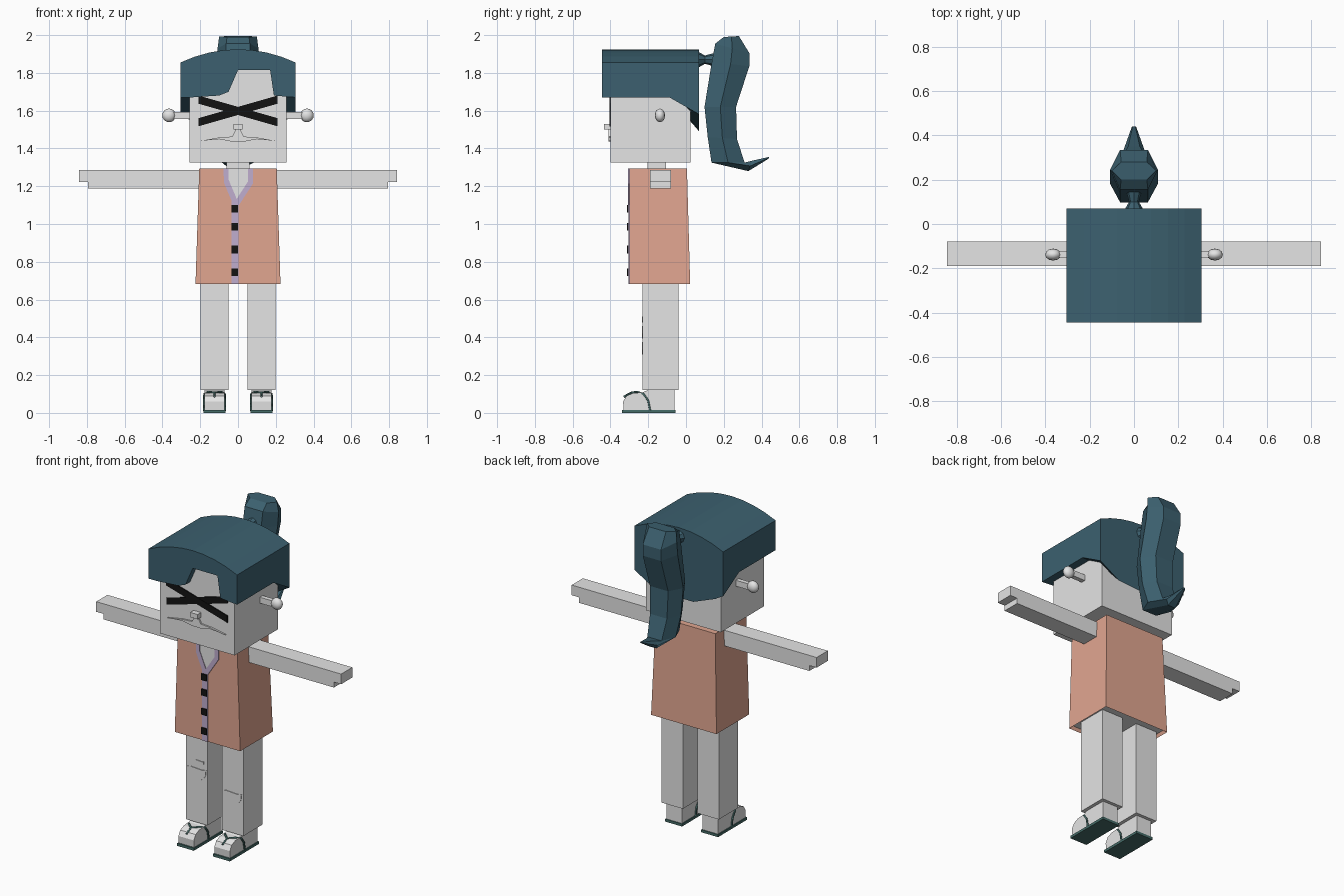
import bpy, bmesh, math
from mathutils import Vector

if "Cube" in bpy.data.objects:
    bpy.data.objects.remove(bpy.data.objects["Cube"])


def material(name, r, g, b):
    m = bpy.data.materials.new(name)
    m.use_nodes = True
    m.diffuse_color = (r, g, b, 1)
    node = next(n for n in m.node_tree.nodes if n.type == "BSDF_PRINCIPLED")
    node.inputs["Base Color"].default_value = (r, g, b, 1)
    return m


SKIN = material("pale grey", 0.78, 0.78, 0.78)
HAIR = material("dark teal", 0.045, 0.118, 0.16)
COAT = material("terracotta", 0.75, 0.38, 0.28)
TRIM = material("lilac", 0.53, 0.42, 0.62)
BLACK = material("black", 0.006, 0.006, 0.006)
SANDAL = material("sandal green", 0.06, 0.15, 0.14)


def finish(name, bm, *mats):
    bmesh.ops.recalc_face_normals(bm, faces=bm.faces)
    me = bpy.data.meshes.new(name)
    bm.to_mesh(me)
    bm.free()
    for m in mats:
        me.materials.append(m)
    ob = bpy.data.objects.new(name, me)
    bpy.context.collection.objects.link(ob)
    return ob


def loft_mesh(rings):
    """Skin a row of equal rings and cap both ends."""
    bm = bmesh.new()
    rows = [[bm.verts.new(p) for p in ring] for ring in rings]
    n = len(rows[0])
    for a, b in zip(rows, rows[1:]):
        for i in range(n):
            j = (i + 1) % n
            bm.faces.new((a[i], a[j], b[j], b[i]))
    bm.faces.new(rows[0])
    bm.faces.new(rows[-1])
    return bm


def loft(name, rings, mat):
    return finish(name, loft_mesh(rings), mat)


def rect(x0, x1, y0, y1, z):
    return [(x0, y0, z), (x1, y0, z), (x1, y1, z), (x0, y1, z)]


def box(name, x0, x1, y0, y1, z0, z1, mat):
    return loft(name, [rect(x0, x1, y0, y1, z0), rect(x0, x1, y0, y1, z1)], mat)


def front_prism(name, pts, y0, y1, mat):
    """Outline in x and z, pushed along y."""
    return loft(name, [[(x, y, z) for x, z in pts] for y in (y0, y1)], mat)


def side_prism(name, pts, x0, x1, mat):
    """Outline in y and z, pushed along x."""
    return loft(name, [[(x, y, z) for y, z in pts] for x in (x0, x1)], mat)


# Head and neck
box("head", -0.257, 0.257, -0.4, 0.025, 1.325, 1.85, SKIN)
box("neck", -0.06, 0.06, -0.205, -0.105, 1.27, 1.34, SKIN)

# Hair cap: arched roof, notched fringe, lower at the back
fringe = [(-0.305, 1.67), (-0.25, 1.67), (-0.1, 1.68), (-0.05, 1.7),
          (0, 1.815), (0.17, 1.815), (0.19, 1.68), (0.305, 1.67)]
level = [(x, 1.67) for x, z in fringe]
nape = [(x, 1.49 + 0.09 * max(0, abs(x) - 0.15) / 0.155) for x, z in fringe]
roof = [(0.305 * t / 4, 1.925 - 0.07 * (t / 4) ** 2) for t in range(4, -5, -1)]
stations = [(-0.445, fringe), (-0.39, fringe), (-0.39, level), (-0.087, level), (0.07, nape)]
loft("hair_cap", [[(x, y, z) for x, z in low + roof] for y, low in stations], HAIR)

# Hair tie and ponytail
loft("hair_tie", [[(r * math.cos(a * math.pi / 4), y, 1.87 + r * math.sin(a * math.pi / 4))
                   for a in range(8)]
                  for y, r in ((0.06, 0.045), (0.1, 0.022), (0.13, 0.03), (0.17, 0.04))], HAIR)


def tail_ring(y0, z0, y1, z1, w):
    ym, zm = (y0 + y1) / 2, (z0 + z1) / 2
    n = 0.58 * w
    return [(-n, y0, z0), (n, y0, z0), (w, ym, zm), (n, y1, z1), (-n, y1, z1), (-w, ym, zm)]


loft("ponytail", [tail_ring(*r) for r in (
    (0.2, 1.99, 0.28, 1.995, 0.1),
    (0.155, 1.955, 0.335, 1.905, 0.108),
    (0.137, 1.86, 0.335, 1.835, 0.108),
    (0.098, 1.62, 0.265, 1.62, 0.108),
    (0.115, 1.46, 0.27, 1.45, 0.1),
    (0.135, 1.325, 0.31, 1.325, 0.085),
    (0.33, 1.28, 0.35, 1.335, 0.045),
    (0.436, 1.345, 0.44, 1.355, 0.01))], HAIR)

# Crossed eye stripes
for s, side in ((1, "left"), (-1, "right")):
    front_prism(side + "_eye_stripe", [(-s * 0.21, 1.68), (s * 0.21, 1.56),
                                       (s * 0.21, 1.517), (-s * 0.21, 1.637)],
                -0.405 - 0.001 * s, -0.399, BLACK)

# Nose and moustache
box("nose", -0.025, 0.025, -0.434, -0.398, 1.5, 1.53, SKIN)
half = [(0.012, 1.5), (0.03, 1.463), (0.1, 1.458), (0.2, 1.44), (0.1, 1.449), (0.03, 1.436)]
front_prism("moustache", half + [(-x, z) for x, z in reversed(half)], -0.41, -0.398, SKIN)

# Coat with a recessed underside
bm = loft_mesh([rect(-0.225, 0.225, -0.3, 0.022, 0.682), rect(-0.205, 0.205, -0.3, 0.005, 1.295)])
bmesh.ops.recalc_face_normals(bm, faces=bm.faces)
under = min(bm.faces, key=lambda f: f.calc_center_median().z)
bmesh.ops.inset_individual(bm, faces=[under], thickness=0.012, depth=-0.02)
under.material_index = 1
finish("coat", bm, COAT, SKIN)

# Neckline, collar, placket and buttons
front_prism("neckline", [(-0.06, 1.295), (-0.05, 1.22), (0, 1.115), (0.06, 1.22), (0.06, 1.295)],
            -0.303, -0.298, SKIN)
front_prism("collar_left", [(0.053, 1.295), (0.08, 1.295), (0.08, 1.215), (0.005, 1.1),
                            (-0.012, 1.125), (0.053, 1.225)], -0.306, -0.298, TRIM)
front_prism("collar_right", [(-0.05, 1.295), (-0.078, 1.295), (-0.073, 1.215), (-0.033, 1.12),
                             (0.003, 1.11), (-0.05, 1.235)], -0.306, -0.298, TRIM)
box("placket", -0.035, 0.003, -0.305, -0.298, 0.682, 1.125, TRIM)
for i, z in enumerate((0.745, 0.865, 0.985, 1.08)):
    box("button_%d" % (i + 1), -0.035, 0, -0.312, -0.303, z - 0.02, z + 0.02, BLACK)

# Paired parts
for s, side in ((1, "left"), (-1, "right")):
    # Arm with a step under the fingertips
    front_prism(side + "_arm", [(s * x, z) for x, z in (
        (0.19, 1.285), (0.843, 1.285), (0.843, 1.222), (0.793, 1.222), (0.793, 1.188), (0.19, 1.188))],
        -0.19, -0.08, SKIN)

    # Ear stalk and knob
    box(side + "_ear_stalk", *sorted((s * 0.25, s * 0.345)), -0.152, -0.124, 1.555, 1.592, SKIN)
    bm = bmesh.new()
    bmesh.ops.create_uvsphere(bm, u_segments=12, v_segments=8, radius=0.036)
    for v in bm.verts:
        v.co = Vector((v.co.x + s * 0.365, v.co.y * 0.75 - 0.138, v.co.z + 1.575))
    for f in bm.faces:
        f.smooth = True
    finish(side + "_ear_knob", bm, SKIN)

    # Leg, foot and sole
    c = s * 0.124
    box(side + "_leg", c - 0.074, c + 0.074, -0.23, -0.04, 0.12, 0.7, SKIN)
    side_prism(side + "_foot", [(-0.33, 0.012), (-0.333, 0.06), (-0.315, 0.09), (-0.28, 0.105),
                                (-0.23, 0.108), (-0.2, 0.122), (-0.06, 0.122), (-0.06, 0.012)],
               c - 0.053, c + 0.053, SKIN)
    box(side + "_sole", c - 0.058, c + 0.058, -0.34, -0.055, 0, 0.016, SANDAL)

    # Sandal straps from the toe over the instep
    cu = bpy.data.curves.new(side + "_sandal_strap", "CURVE")
    cu.dimensions = "3D"
    cu.bevel_depth = 0.006
    cu.bevel_resolution = 0
    for d in (-1, 1):
        path = [(0, -0.33, 0.085), (0, -0.285, 0.108), (d * 0.035, -0.255, 0.11),
                (d * 0.055, -0.225, 0.1), (d * 0.056, -0.2, 0.065), (d * 0.056, -0.19, 0.012)]
        sp = cu.splines.new("POLY")
        sp.points.add(len(path) - 1)
        for p, (x, y, z) in zip(sp.points, path):
            p.co = (c + x, y, z, 1)
    cu.materials.append(SANDAL)
    bpy.context.collection.objects.link(bpy.data.objects.new(cu.name, cu))

# Knee patches
patch = [(-0.065, 0.025), (-0.04, 0.03), (0.035, 0.025), (0.065, 0.03), (0.06, -0.01),
         (0.035, -0.035), (-0.035, -0.03), (-0.06, 0)]
for name, x, z, k in (("right_knee_patch", -0.122, 0.43, 1), ("left_knee_patch", 0.122, 0.345, 1),
                      ("right_knee_small_patch", -0.105, 0.495, 0.5)):
    front_prism(name, [(x + k * a, z + k * b) for a, b in patch], -0.234, -0.229, SKIN)
